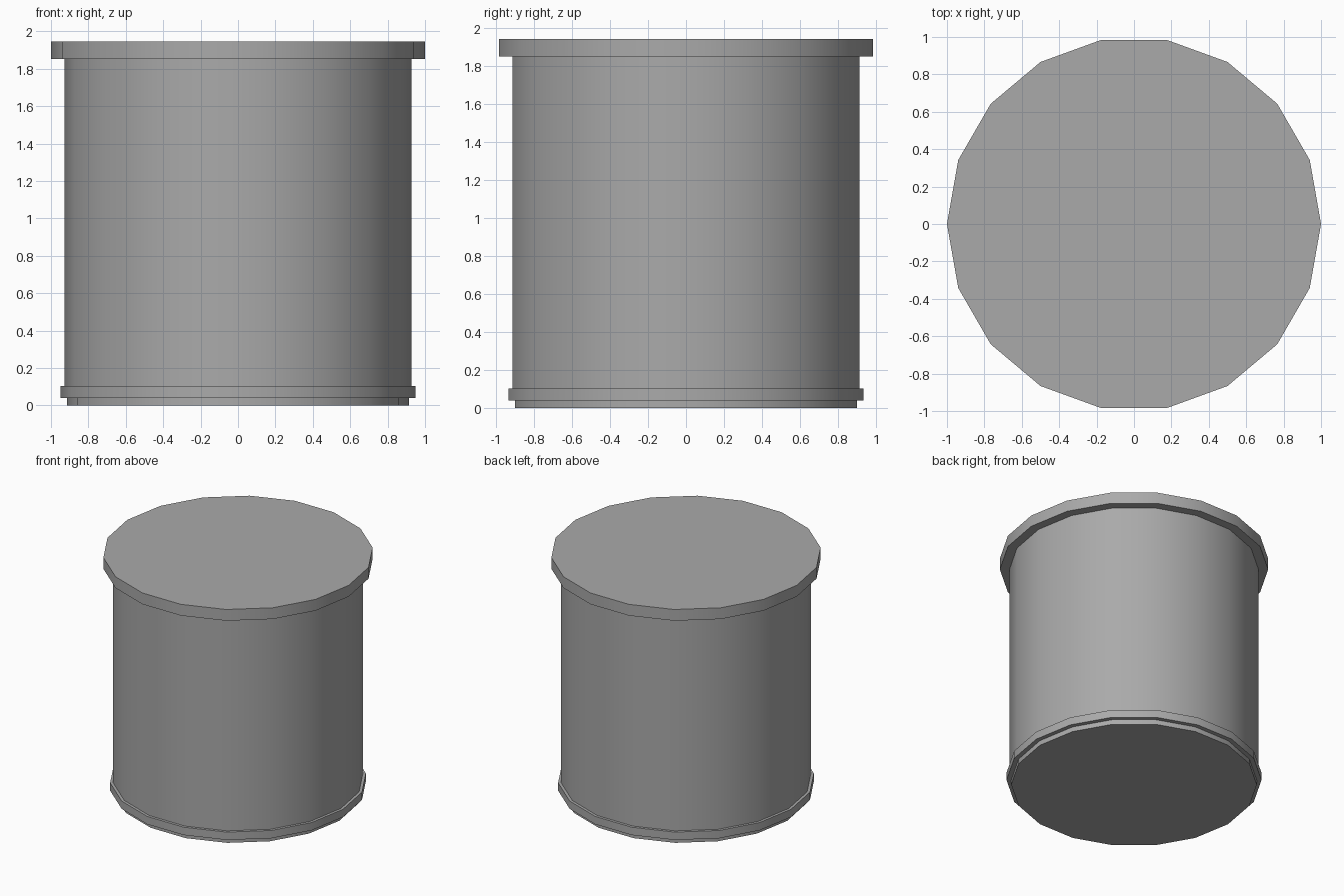
import bpy, bmesh
from math import cos, sin, tau, radians

SIDES = 18

cube = bpy.data.objects.get("Cube")
if cube:
    bpy.data.objects.remove(cube, do_unlink=True)

grey = bpy.data.materials.new("grey")
grey.use_nodes = True
color = (0.4, 0.4, 0.4, 1)
grey.diffuse_color = color
grey.node_tree.nodes["Principled BSDF"].inputs["Base Color"].default_value = color


def drum(name, radius, bottom, top):
    """Closed upright prism with a corner on each end of the x axis."""
    bm = bmesh.new()
    low, high = [
        [bm.verts.new((radius * cos(tau * i / SIDES), radius * sin(tau * i / SIDES), z))
         for i in range(SIDES)]
        for z in (bottom, top)
    ]
    bm.faces.new(reversed(low))
    bm.faces.new(high)
    for i in range(SIDES):
        j = (i + 1) % SIDES
        bm.faces.new((low[i], low[j], high[j], high[i]))
    mesh = bpy.data.meshes.new(name)
    bm.to_mesh(mesh)
    bm.free()
    mesh.materials.append(grey)
    obj = bpy.data.objects.new(name, mesh)
    bpy.context.collection.objects.link(obj)
    # Smooth wall, sharp rims
    bpy.ops.object.select_all(action="DESELECT")
    obj.select_set(True)
    bpy.context.view_layer.objects.active = obj
    bpy.ops.object.shade_smooth_by_angle(angle=radians(30))


# Stacked parts, from the floor up
drum("foot", 0.915, 0.0, 0.04)
drum("lower_rim", 0.95, 0.04, 0.104)
drum("body", 0.928, 0.104, 1.853)
drum("lid", 1.0, 1.853, 1.945)
